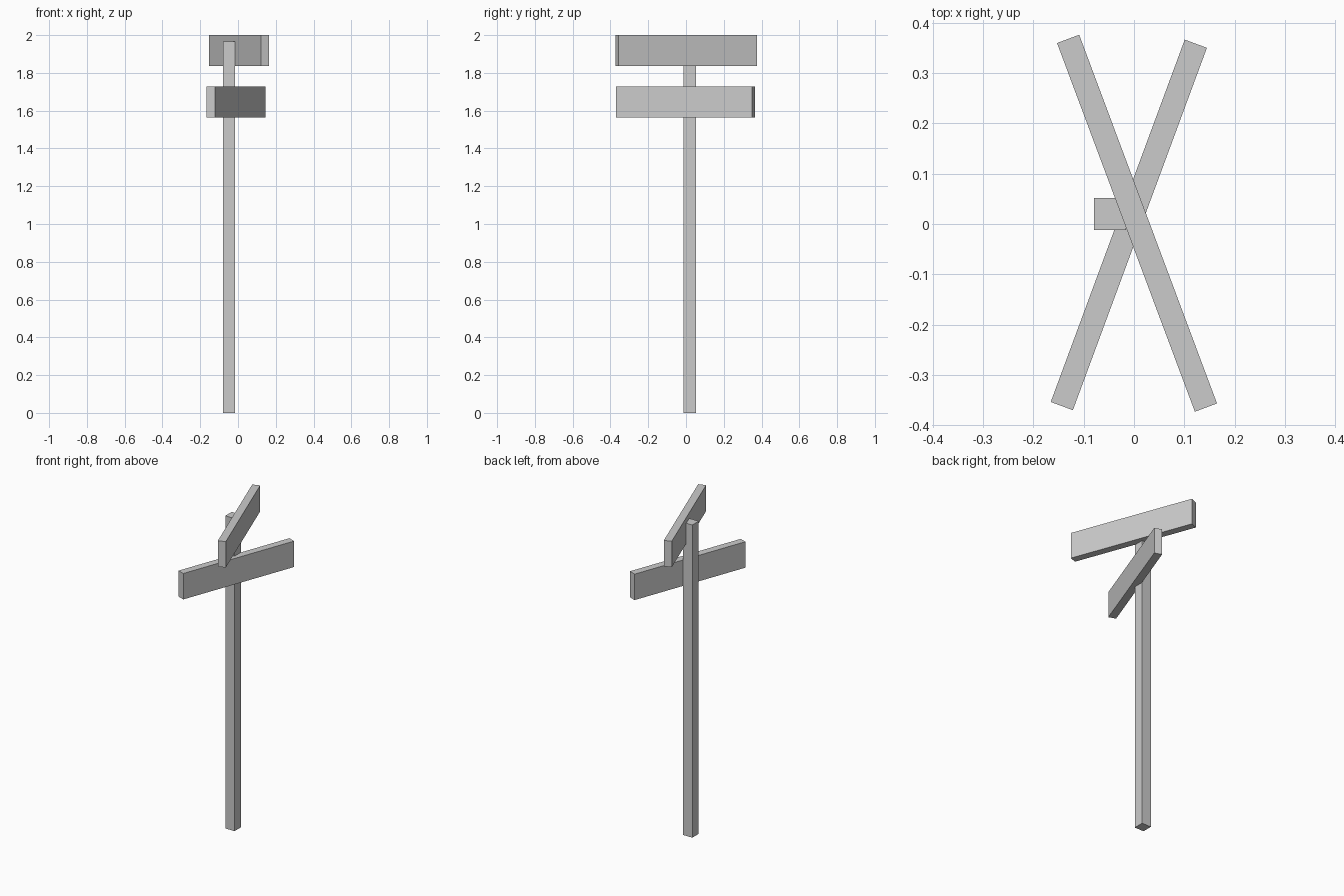
import bpy
from math import radians

if "Cube" in bpy.data.objects:
    bpy.data.objects.remove(bpy.data.objects["Cube"])


def box(name, center, size, angle=0.0):
    """Box with its size applied, turned about the vertical axis."""
    bpy.ops.mesh.primitive_cube_add(size=1, location=center)
    obj = bpy.context.object
    obj.name = name
    obj.scale = size
    obj.rotation_euler.z = radians(angle)
    bpy.ops.object.transform_apply(location=False, rotation=False, scale=True)
    return obj


# Square upright post
POST_HEIGHT = 1.965
box("post", (-0.048, 0.020, POST_HEIGHT / 2), (0.064, 0.064, POST_HEIGHT))

# Two sign boards fixed to the post, turned in opposite directions
box("upper_sign_board", (0.006, 0.0015, 1.9185), (0.047, 0.7825, 0.163), 20.5)
box("lower_sign_board", (-0.0103, -0.0018, 1.6465), (0.047, 0.768, 0.163), -20.3)
